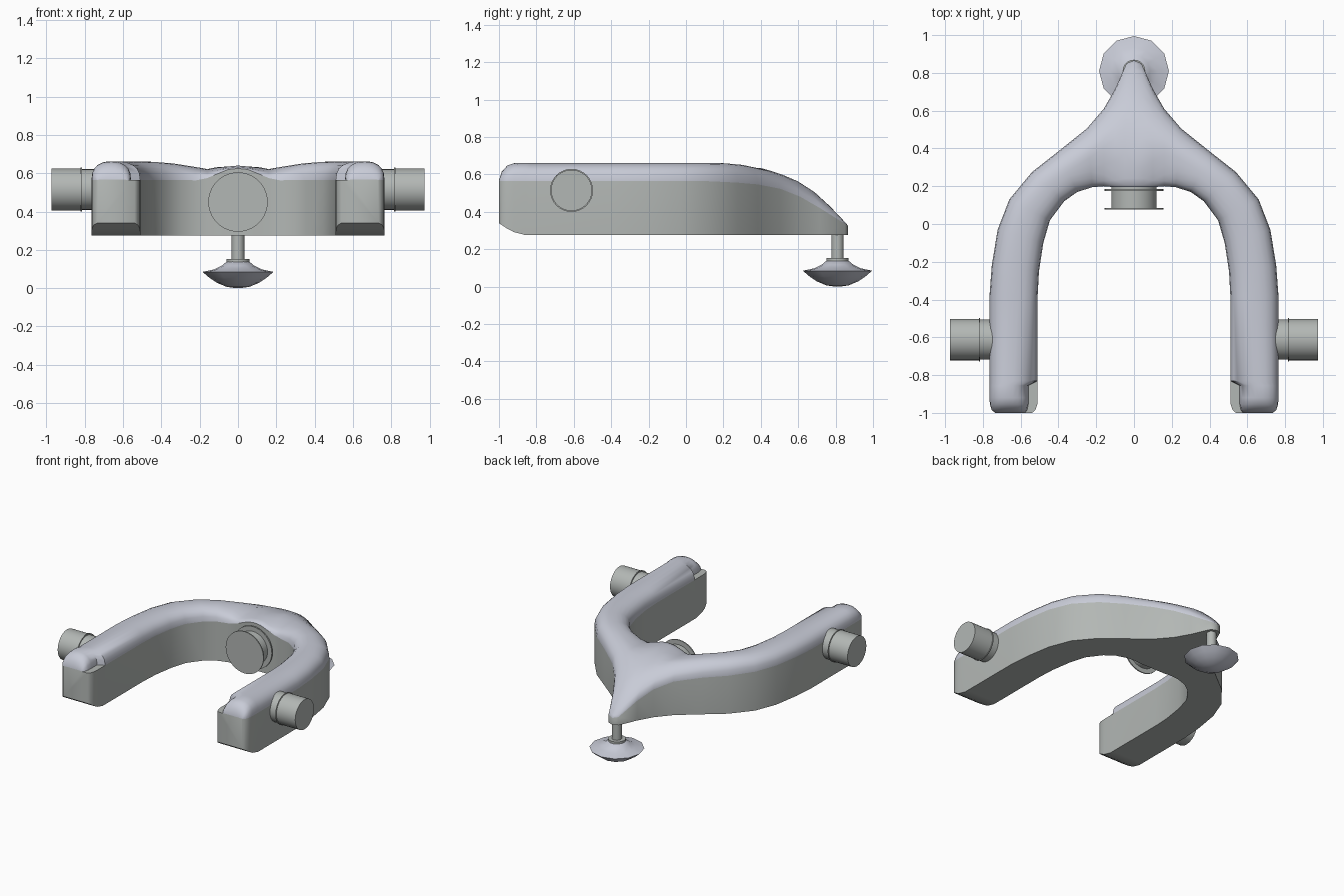
import bpy, bmesh, math
from mathutils import Matrix, Vector

if "Cube" in bpy.data.objects:
    bpy.data.objects.remove(bpy.data.objects["Cube"])


def mat(name, c):
    m = bpy.data.materials.new(name)
    m.diffuse_color = (*c, 1)
    m.use_nodes = True
    m.node_tree.nodes["Principled BSDF"].inputs["Base Color"].default_value = m.diffuse_color
    return m


GREY = mat("warm grey", (0.45, 0.475, 0.46))
LILAC = mat("pale lilac grey", (0.58, 0.60, 0.68))


def finish(bm, name, mats, angle=35):
    bmesh.ops.recalc_face_normals(bm, faces=bm.faces)
    me = bpy.data.meshes.new(name)
    bm.to_mesh(me)
    bm.free()
    ob = bpy.data.objects.new(name, me)
    bpy.context.collection.objects.link(ob)
    for m in mats:
        me.materials.append(m)
    bpy.ops.object.select_all(action='DESELECT')
    ob.select_set(True)
    bpy.context.view_layer.objects.active = ob
    bpy.ops.object.shade_smooth_by_angle(angle=math.radians(angle))
    return ob


def lathe(name, profile, origin, axis, m, n=32, angle=35):
    """Revolve (radius, height) points about an axis through origin."""
    rot = Vector((0, 0, 1)).rotation_difference(Vector(axis)).to_matrix().to_4x4()
    bm = bmesh.new()
    rings = [[bm.verts.new((r * math.cos(2 * math.pi * i / n), r * math.sin(2 * math.pi * i / n), h))
              for i in range(n)] for r, h in profile]
    for a, b in zip(rings, rings[1:]):
        for i in range(n):
            bm.faces.new((a[i], a[(i + 1) % n], b[(i + 1) % n], b[i]))
    bm.faces.new(rings[0])
    bm.faces.new(rings[-1])
    bm.transform(Matrix.Translation(origin) @ rot)
    return finish(bm, name, [m], angle)


def interp(pts, x):
    if x <= pts[0][0]:
        return pts[0][1]
    for (x0, y0), (x1, y1) in zip(pts, pts[1:]):
        if x <= x1:
            return y0 + (y1 - y0) * (x - x0) / (x1 - x0)
    return pts[-1][1]


# Heights along y: crown, top of the side wall, underside
TOP = [(.2, .665), (.3, .655), (.4, .635), (.5, .605), (.6, .563), (.7, .505), (.8, .42), (.865, .345)]
WALL = [(.1, .565), (.3, .555), (.4, .545), (.5, .525), (.6, .487), (.7, .43), (.8, .37), (.865, .325)]
BOTTOM = [(-1, .34), (-.94, .3), (-.88, .275)]

# Stations: inner x,y / outer x,y / crown peak / inner wall height / ledge width
STATIONS = [
    (0, .195, 0, .867, .655, .625, 0), (.05, .195, .04, .85, .65, .62, 0),
    (.10, .195, .10, .715, .635, .60, 0), (.16, .2, .16, .61, .622, .575, 0),
    (.22, .195, .25, .505, .635, .563, 0), (.30, .17, .40, .385, .652, .565, 0),
    (.37, .12, .54, .275, .66, .565, 0), (.445, .02, .66, .13, .662, .565, 0),
    (.48, -.1, .722, -.03, .662, .565, 0), (.503, -.25, .753, -.22, .662, .565, 0),
    (.51, -.38, .765, -.38, .662, .565, 0), (.51, -.83, .765, -.83, .662, .565, 0),
    (.51, -.855, .765, -.855, .662, .565, .19), (.51, -.92, .765, -.92, .66, .565, .19),
    (.512, -.955, .763, -.955, .648, .565, .19), (.522, -.985, .753, -.985, .615, .565, .19),
    (.54, -1, .735, -1, .567, .565, .19)]
ACROSS = [0, .02, .07, .15, .27, .4, .5, .6, .73, .85, .93, .98, 1]

# Forked body: right half lofted from stations, then mirrored
bm = bmesh.new()
loops = []
for ix, iy, ox, oy, peak, zi, ledge in STATIONS:
    zo = interp(WALL, oy)
    row = [(ix, iy, interp(BOTTOM, iy)), (ix, iy, zi)]
    for t in ACROSS:
        s = ledge + (1 - ledge) * t
        x, y = ix + (ox - ix) * s, iy + (oy - iy) * s
        base = min(zi + (zo - zi) * s, interp(WALL, y) + max(0, zi - .565) * (1 - s))
        f = max(0, 1 - abs(2 * t - 1) ** 2.5) ** .42
        row.append((x, y, base + max(0, min(peak, interp(TOP, y)) - base) * f))
    row.append((ox, oy, interp(BOTTOM, oy)))
    loops.append([bm.verts.new(p) for p in row])
n = len(loops[0])
for a, b in zip(loops, loops[1:]):
    for i in range(n):
        j = (i + 1) % n
        face = bm.faces.new((a[i], a[j], b[j], b[i]))
        face.material_index = 1 if 2 <= i < n - 2 else 0
bm.faces.new(loops[-1])
bmesh.ops.remove_doubles(bm, verts=bm.verts, dist=.0005)
body = finish(bm, "forked_body", [GREY, LILAC], 50)
mirror = body.modifiers.new("mirror", 'MIRROR')
mirror.use_clip = True

# Side trunnions with a thin collar
for s, side in ((1, "right"), (-1, "left")):
    lathe(side + "_side_pin", [(.106, 0), (.106, .065), (.115, .065), (.115, .071), (.11, .071), (.11, .225)],
          (s * .75, -.612, .515), (s, 0, 0), GREY)

# Central hub with two flanges
lathe("hub", [(.12, 0), (.12, .035), (.155, .035), (.155, .045), (.12, .045), (.12, .135),
              (.155, .135), (.155, .143)], (0, .22, .45), (0, -1, 0), GREY, 40)

# Foot: post with collar, flared dish
lathe("foot_post", [(.06, .13), (.06, .153), (.033, .153), (.033, .31)], (0, .81, 0), (0, 0, 1), GREY, 20)
lathe("foot_dish", [(.012, 0), (.06, .007), (.11, .028), (.15, .055), (.185, .085),
                    (.125, .098), (.085, .117), (.06, .138)], (0, .81, 0), (0, 0, 1), LILAC, 12, 50)
